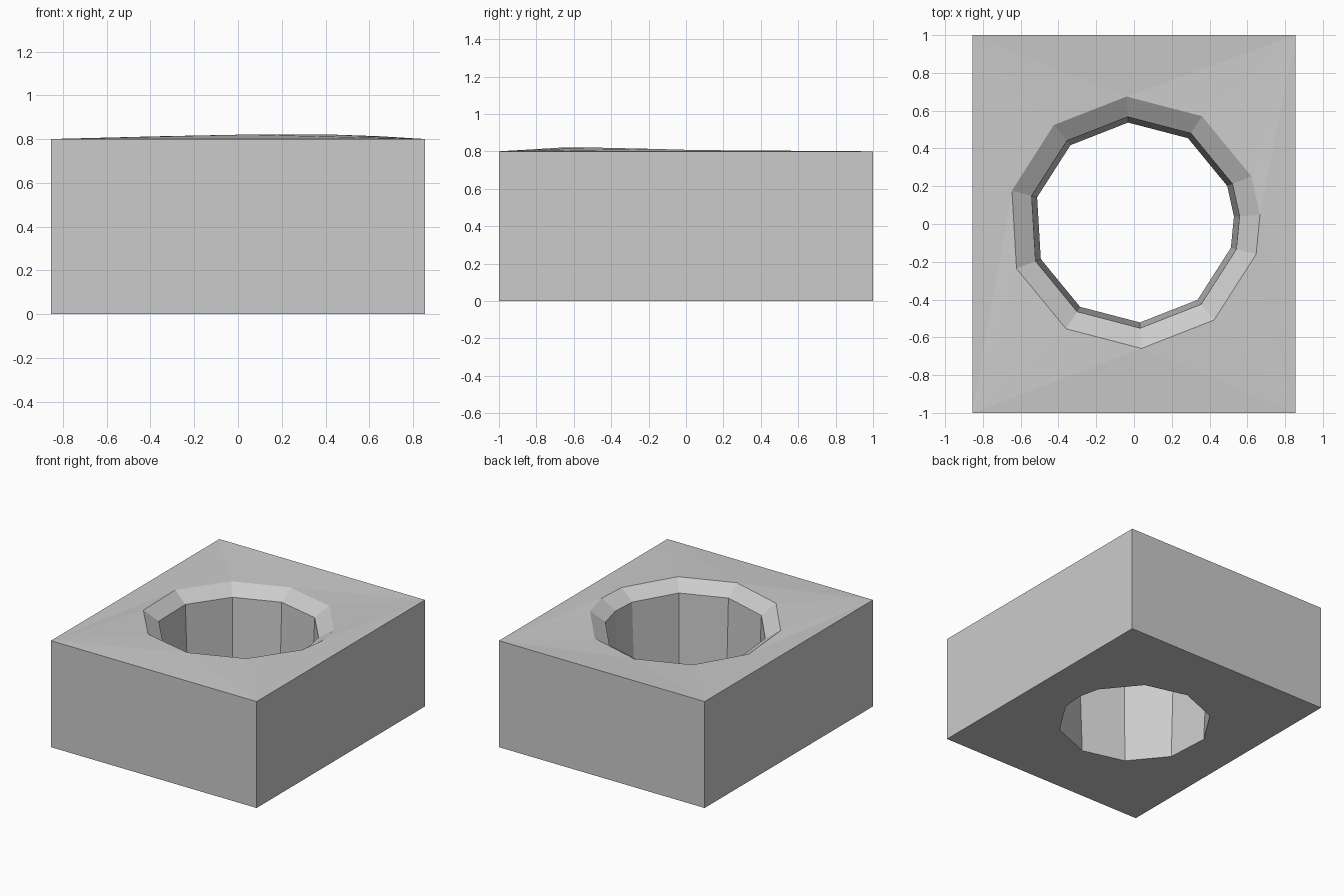
import bpy, bmesh, math

cube = bpy.data.objects.get("Cube")
if cube:
    bpy.data.objects.remove(cube)

HX, HY, HEIGHT = 0.855, 1.0, 0.8

# Single flat grey
grey = bpy.data.materials.new("plain grey")
grey.use_nodes = True
colour = (0.6, 0.6, 0.6, 1)
grey.diffuse_color = colour
grey.node_tree.nodes["Principled BSDF"].inputs["Base Color"].default_value = colour

# Ten-sided hole with one extra point on its +x side
angles = sorted([3.4 + 36 * k + 18 for k in range(10)] + [363.4])
bm = bmesh.new()


def ring(radius, z, tilt):
    """Hole outline lying on a slightly tilted plane."""
    verts = []
    for a in angles:
        x, y = radius * math.cos(math.radians(a)), radius * math.sin(math.radians(a))
        verts.append(bm.verts.new((x, y + 0.008, z + tilt * (0.4 * x - y))))
    return verts


def corners(z):
    return [bm.verts.new((sx * HX, sy * HY, z))
            for sx, sy in ((1, 1), (-1, 1), (-1, -1), (1, -1))]


def plate(rim, box):
    """Fan triangles from the box corners to the hole rim."""
    n = len(rim)
    owner = []
    for i in range(n):
        mid = (rim[i].co + rim[(i + 1) % n].co) / 2
        owner.append(min(range(4), key=lambda c: (box[c].co.xy - mid.xy).length))
    for i in range(n):
        a, b = rim[i], rim[(i + 1) % n]
        bm.faces.new((a, b, box[owner[i]]))
        following = owner[(i + 1) % n]
        if following != owner[i]:
            bm.faces.new((b, box[owner[i]], box[following]))


def bridge(lower, upper):
    n = len(lower)
    for i in range(n):
        j = (i + 1) % n
        bm.faces.new((lower[i], lower[j], upper[j], upper[i]))


# Block faces, chamfered rim and tapered bore
top, base = corners(HEIGHT), corners(0)
rim = ring(0.668, HEIGHT, 0.03)
throat = ring(0.56, HEIGHT - 0.071, 0.033)
outlet = ring(0.53, 0, 0)
plate(rim, top)
plate(outlet, base)
bridge(base, top)
bridge(throat, rim)
bridge(outlet, throat)
bmesh.ops.recalc_face_normals(bm, faces=bm.faces)

mesh = bpy.data.meshes.new("block_with_hole")
bm.to_mesh(mesh)
bm.free()
mesh.materials.append(grey)
block = bpy.data.objects.new("block_with_hole", mesh)
bpy.context.collection.objects.link(block)
